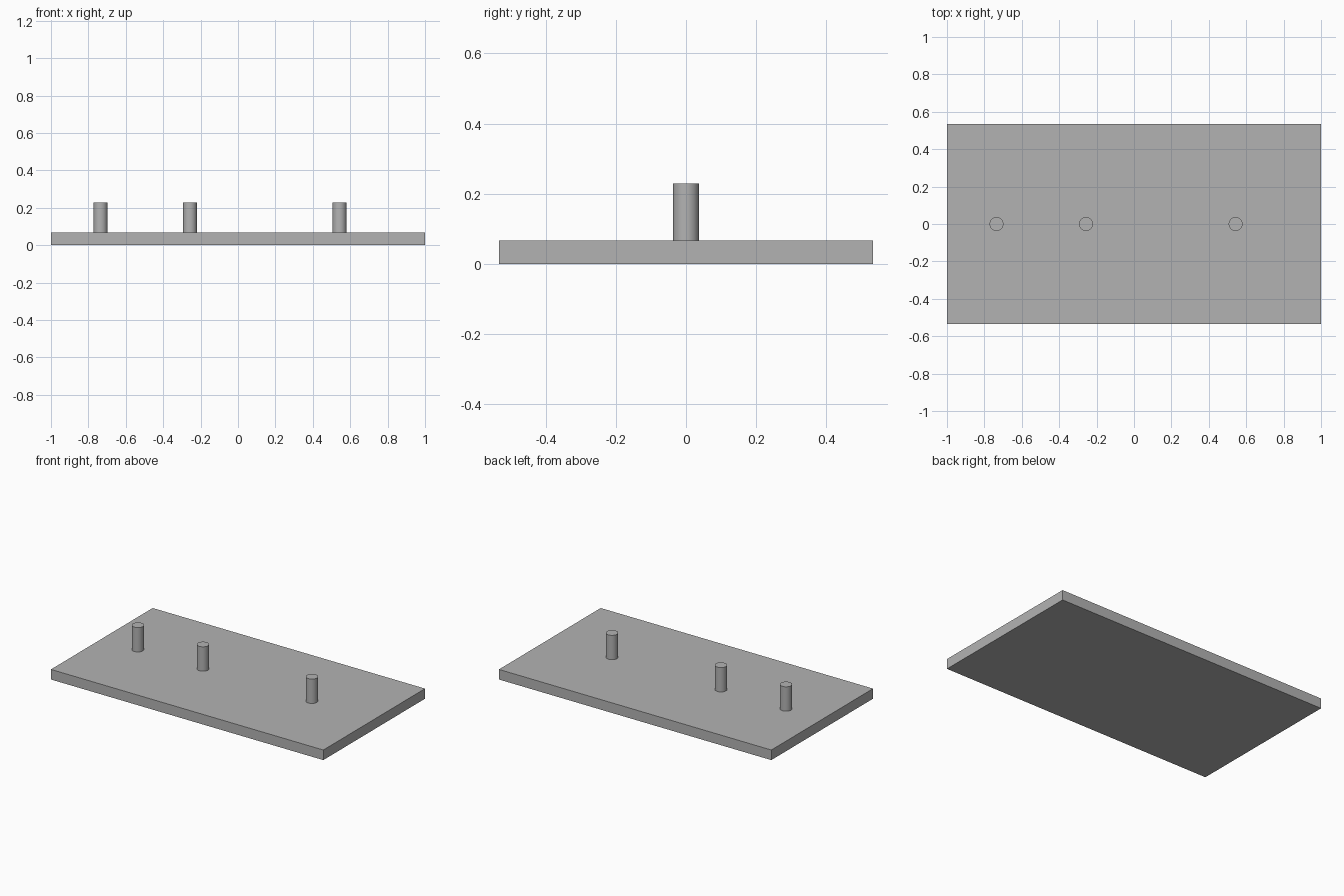
import bpy
import math

cube = bpy.data.objects.get("Cube")
if cube:
    bpy.data.objects.remove(cube, do_unlink=True)

BOARD_SIZE = (2.0, 1.067, 0.067)
PIN_TOP = 0.229
PIN_RADIUS = 0.037

grey = bpy.data.materials.new("plain_grey")
grey.use_nodes = True
colour = (0.45, 0.45, 0.45, 1.0)
grey.diffuse_color = colour
grey.node_tree.nodes["Principled BSDF"].inputs["Base Color"].default_value = colour


def finish(name):
    obj = bpy.context.object
    obj.name = name
    obj.data.materials.append(grey)
    return obj


# Flat base board
bpy.ops.mesh.primitive_cube_add(size=1, location=(0, 0, BOARD_SIZE[2] / 2))
board = finish("base_board")
board.scale = BOARD_SIZE
bpy.ops.object.transform_apply(location=False, rotation=False, scale=True)

# Row of round pins standing on the board
pins = {"right_pin": -0.735, "middle_pin": -0.257, "left_pin": 0.543}
for name, x in pins.items():
    height = PIN_TOP - BOARD_SIZE[2]
    bpy.ops.mesh.primitive_cylinder_add(
        vertices=48, radius=PIN_RADIUS, depth=height,
        location=(x, 0, BOARD_SIZE[2] + height / 2))
    finish(name)
    bpy.ops.object.shade_smooth_by_angle(angle=math.radians(30))
